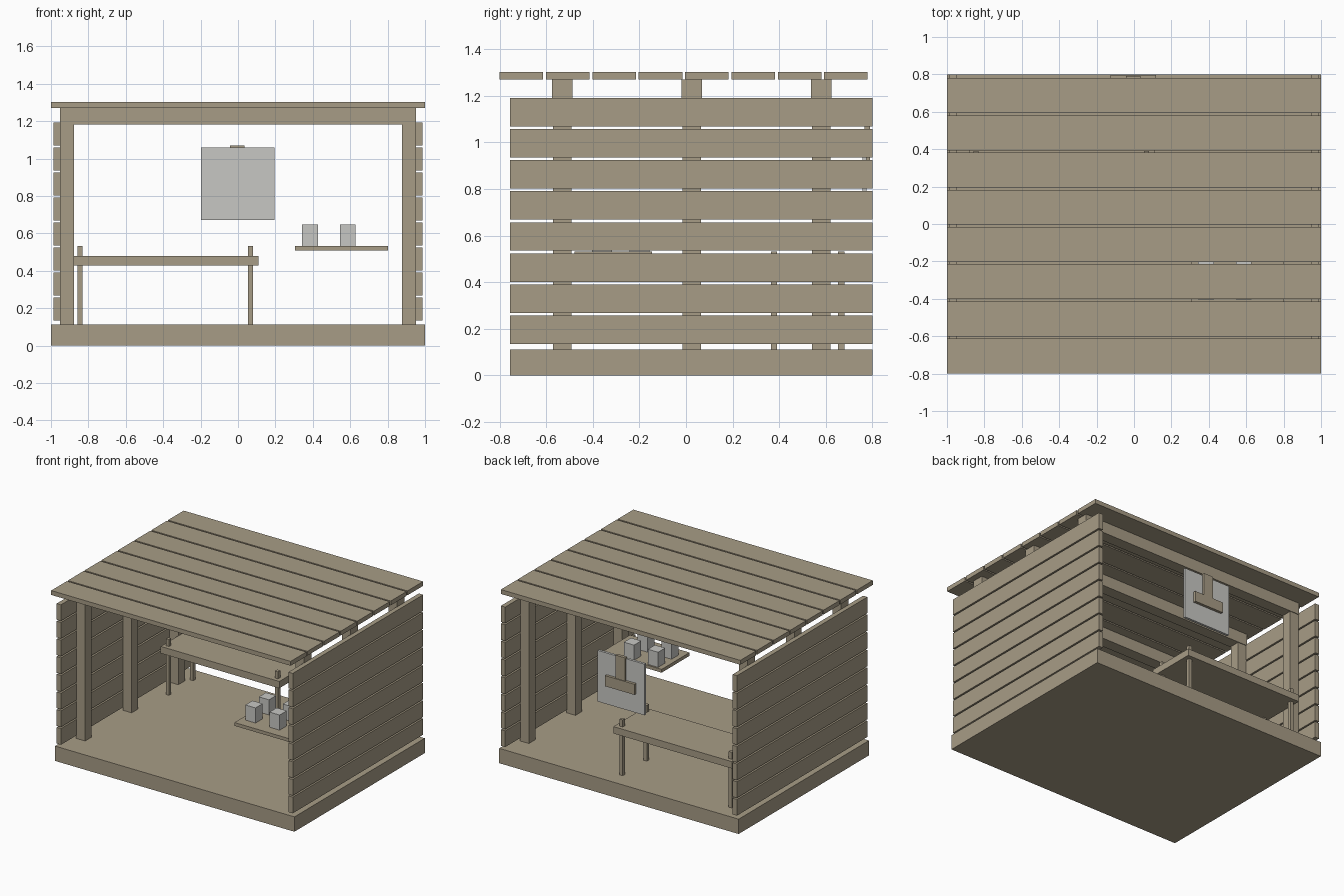
import bpy

if "Cube" in bpy.data.objects:
    bpy.data.objects.remove(bpy.data.objects["Cube"], do_unlink=True)


def material(name, rgb):
    m = bpy.data.materials.new(name)
    m.use_nodes = True
    m.diffuse_color = (*rgb, 1)
    m.node_tree.nodes["Principled BSDF"].inputs["Base Color"].default_value = (*rgb, 1)
    return m


wood = material("weathered wood", (0.39, 0.335, 0.24))
grey = material("pale grey", (0.575, 0.575, 0.55))


def box(name, x, y, z, mat=wood):
    """Box from (low, high) extents on each axis."""
    spans = (x, y, z)
    bpy.ops.mesh.primitive_cube_add(size=1, location=[(a + b) / 2 for a, b in spans])
    ob = bpy.context.object
    ob.name = name
    ob.scale = [b - a for a, b in spans]
    bpy.ops.object.transform_apply(location=False, rotation=False, scale=True)
    ob.data.materials.append(mat)
    return ob


def around(c, width):
    return (c - width / 2, c + width / 2)


DEPTH = (-0.755, 0.80)

# Floor slab
box("floor", (-1, 1), DEPTH, (0, 0.112))

# Roof boards
for i in range(8):
    y = -0.80 + i * 0.199
    box(f"roof_board_{i + 1}", (-1, 1), (y, y + 0.187), (1.27, 1.303))

# Side wall boards
for side, x in (("left", (0.95, 0.986)), ("right", (-0.986, -0.95))):
    for i in range(8):
        z = 0.135 + i * 0.1335
        box(f"{side}_wall_board_{i + 1}", x, DEPTH, (z, z + 0.122))

# Posts with cross beams
for row, y in (("front", -0.531), ("middle", 0.025), ("back", 0.581)):
    box(f"{row}_beam", (-0.953, 0.953), around(y, 0.088), (1.182, 1.27))
    for side, x in (("left", 0.915), ("right", -0.915)):
        box(f"{row}_{side}_post", around(x, 0.074), around(y, 0.078), (0.112, 1.182))

# Work table, legs pass through the top
box("table_top", (-0.88, 0.11), (0.335, 0.71), (0.428, 0.48))
for side, x in (("left", 0.066), ("right", -0.845)):
    for row, y in (("front", 0.378), ("back", 0.666)):
        box(f"table_{row}_{side}_leg", around(x, 0.026), around(y, 0.027), (0.112, 0.533))

# Shelf with four blocks
box("shelf", (0.305, 0.802), (-0.478, -0.145), (0.508, 0.533))
for side, x in (("left", 0.587), ("right", 0.386)):
    for row, y in (("front", -0.36), ("back", -0.20)):
        box(f"{row}_{side}_block", around(x, 0.085), around(y, 0.085), (0.533, 0.647), grey)

# Hanging sign with a hammer on its back face
box("sign_plate", (-0.198, 0.194), (0.757, 0.776), (0.672, 1.058), grey)
box("hammer_handle", around(-0.004, 0.08), (0.766, 0.79), (0.89, 1.07))
box("hammer_head", around(-0.004, 0.245), (0.766, 0.796), (0.815, 0.895))
